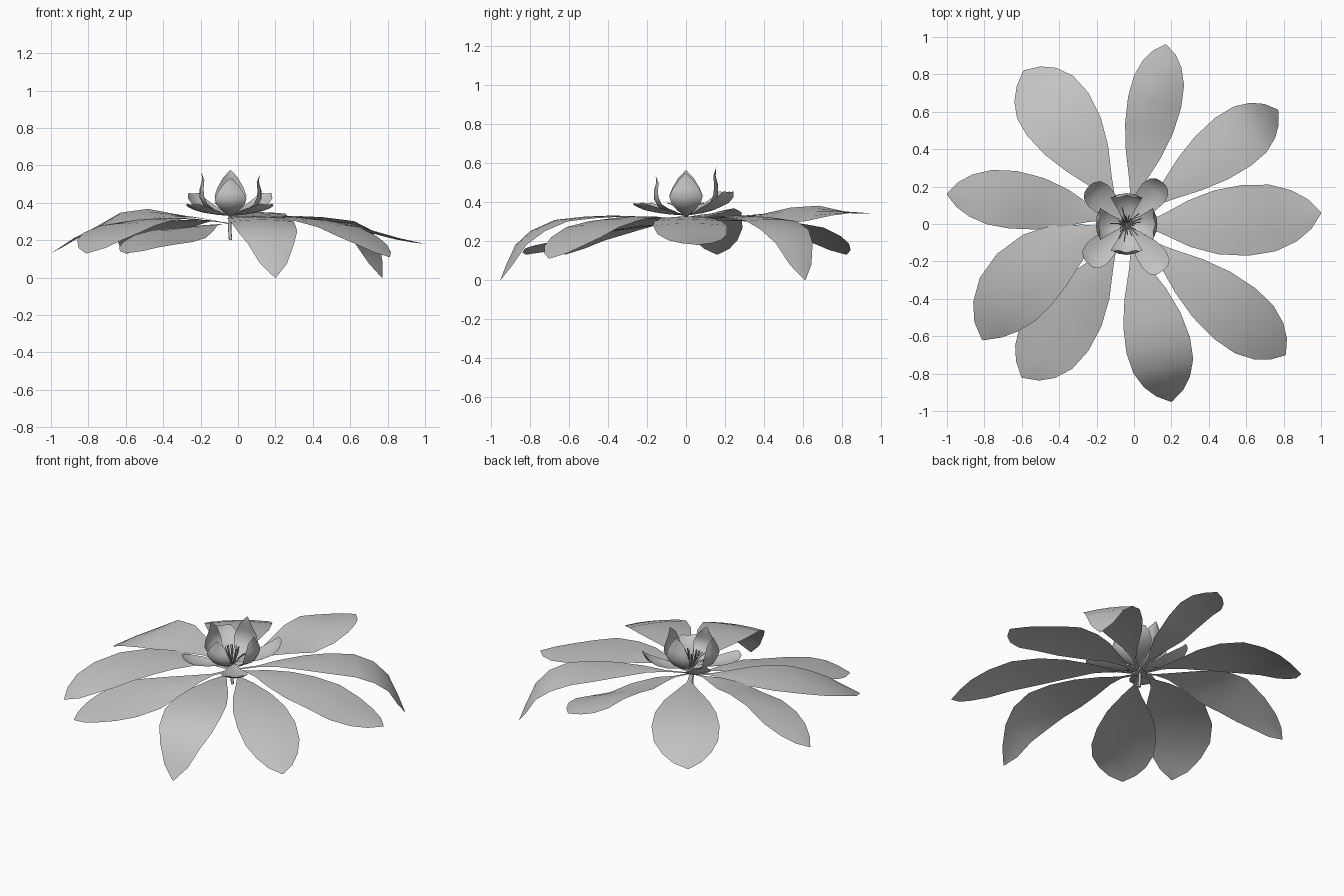
import bpy, math, random
from mathutils import Vector

cube = bpy.data.objects.get("Cube")
if cube:
    bpy.data.objects.remove(cube, do_unlink=True)

grey = bpy.data.materials.new("plain grey")
grey.use_nodes = True
grey.diffuse_color = (0.55, 0.55, 0.55, 1)
grey.node_tree.nodes["Principled BSDF"].inputs["Base Color"].default_value = grey.diffuse_color

CENTRE = Vector((-0.04, 0, 0))
ACROSS = (-1, -0.5, 0, 0.5, 1)


def blade(name, line, widths, cup, tilts=None):
    """Sheet along a centre line, edges curled by cup; tilts raise one edge."""
    flat = line[-1] - line[0]
    out = Vector((flat.x, flat.y, 0)).normalized()
    verts, faces = [], []
    for i, p in enumerate(line):
        tangent = (line[min(i + 1, len(line) - 1)] - line[max(i - 1, 0)]).normalized()
        tilt = Vector((0, 0, 0))
        if tilts:
            out = Vector((tangent.x, tangent.y, 0)).normalized()
            tilt.z = tilts[i]
        side = Vector((-out.y, out.x, 0))
        normal = tangent.cross(side)
        for u in ACROSS:
            verts.append(p + ((side + tilt) * u + normal * cup * u * u) * widths[i])
    n = len(ACROSS)
    for i in range(len(line) - 1):
        for j in range(n - 1):
            a = i * n + j
            faces.append((a, a + n, a + n + 1, a + 1))
    mesh = bpy.data.meshes.new(name)
    mesh.from_pydata(verts, [], faces)
    obj = bpy.data.objects.new(name, mesh)
    bpy.context.collection.objects.link(obj)
    mesh.materials.append(grey)
    for poly in mesh.polygons:
        poly.use_smooth = True


def tube(name, paths, radius, sides=1):
    """Thin round strands along several paths."""
    curve = bpy.data.curves.new(name, "CURVE")
    curve.dimensions = "3D"
    curve.bevel_depth = radius
    curve.bevel_resolution = sides
    curve.use_fill_caps = True
    for path in paths:
        spline = curve.splines.new("POLY")
        spline.points.add(len(path) - 1)
        for point, p in zip(spline.points, path):
            point.co = (*p, 1)
    obj = bpy.data.objects.new(name, curve)
    bpy.context.collection.objects.link(obj)
    curve.materials.append(grey)


# Large leaves: widest point, tip, half width, heights along the leaf, twist
STEPS = (0, 0.12, 0.22, 0.36, 0.5, 0.65, 0.78, 0.88, 0.95, 1)
SHAPE = (0.05, 0.07, 0.3, 0.66, 0.9, 1, 0.94, 0.72, 0.42, 0.02)
KNOTS = (0, 0.25, 0.45, 0.65, 0.85, 1)
LEAVES = {
    "east": ((0.6, 0.02), (1, 0.06), 0.19, (0.33, 0.32, 0.29, 0.22, 0.18), 0),
    "north_east": ((0.53, 0.44), (0.77, 0.61), 0.16, (0.33, 0.33, 0.31, 0.24, 0), 0),
    "north": ((0.11, 0.65), (0.17, 0.96), 0.145, (0.33, 0.33, 0.35, 0.35, 0.34), 0.4),
    "north_west": ((-0.41, 0.59), (-0.59, 0.82), 0.2, (0.31, 0.31, 0.28, 0.21, 0.13), 0),
    "west": ((-0.65, 0.13), (-1, 0.16), 0.155, (0.33, 0.34, 0.32, 0.23, 0.13), -0.35),
    "west_south_west": ((-0.59, -0.3), (-0.81, -0.62), 0.2, (0.32, 0.32, 0.29, 0.23, 0.13), 0),
    "south_west": ((-0.4, -0.57), (-0.6, -0.82), 0.19, (0.28, 0.25, 0.22, 0.18, 0.13), -0.15),
    "south": ((0.13, -0.65), (0.2, -0.95), 0.175, (0.33, 0.33, 0.31, 0.23, 0), 0),
    "south_east": ((0.54, -0.48), (0.81, -0.7), 0.175, (0.33, 0.32, 0.28, 0.2, 0.11), 0),
}


def height(t, heights):
    for i in range(len(KNOTS) - 1):
        if t <= KNOTS[i + 1]:
            f = (t - KNOTS[i]) / (KNOTS[i + 1] - KNOTS[i])
            return heights[i] + f * (heights[i + 1] - heights[i])


for name, (mid, tip, half, heights, twist) in LEAVES.items():
    mid, tip = Vector((*mid, 0)), Vector((*tip, 0))
    m = 0.65
    line = []
    for t in STEPS:
        # Quadratic through the stem, the widest point and the tip
        p = (CENTRE * (t - m) * (t - 1) / m + mid * t * (t - 1) / (m * (m - 1))
             + tip * t * (t - m) / (1 - m))
        p.z = height(t, (0.29,) + heights)
        line.append(p)
    tilts = [twist * max(0, 1 - abs(t - 0.55) / 0.3) for t in STEPS]
    blade(name + "_leaf", line, [half * s for s in SHAPE], -0.06, tilts)


# Petals: radius, height and half width along a profile
def petal(name, degrees, profile, cup, reach=1, lift=1):
    a = math.radians(degrees)
    line = [CENTRE + Vector((r * reach * math.cos(a), r * reach * math.sin(a),
                             0.33 + z * lift)) for r, z, w in profile]
    blade(name, line, [w for r, z, w in profile], cup)


UPRIGHT = ((0.01, 0, 0.015), (0.08, 0.015, 0.045), (0.14, 0.05, 0.075), (0.165, 0.1, 0.085),
           (0.165, 0.15, 0.07), (0.152, 0.2, 0.04), (0.155, 0.24, 0.003))
SPREAD = ((0.01, 0, 0.015), (0.1, 0.01, 0.04), (0.17, 0.025, 0.07), (0.24, 0.05, 0.078),
          (0.29, 0.085, 0.065), (0.31, 0.12, 0.04))
for i in range(4):
    petal(f"upright_petal_{i + 1}", i * 90, UPRIGHT, 0.3, lift=(0.9, 1.02, 0.96, 0.84)[i])
for i, (angle, reach, lift) in enumerate(((49, 0.95, 1), (135, 0.92, 1),
                                          (225, 0.95, 0.5), (308, 1.02, 0.5))):
    petal(f"spreading_petal_{i + 1}", angle, SPREAD, 0.2, reach, lift)

# Stamens fanning from the heart of the flower
random.seed(4)
strands = []
for i in range(22):
    a = i * 2.4
    r = random.uniform(0.03, 0.1)
    out = Vector((math.cos(a), math.sin(a), 0))
    top = CENTRE + out * r + Vector((0, 0, 0.47 - r * 0.8))
    strands.append((CENTRE + Vector((0, 0, 0.32)),
                    CENTRE + out * r * 0.6 + Vector((0, 0, 0.38)), top))
tube("stamens", strands, 0.003)

# Short central stem
tube("stem", [(CENTRE + Vector((0, 0, 0.2)), CENTRE + Vector((-0.005, 0, 0.27)),
               CENTRE + Vector((0, 0, 0.335)))], 0.009, 2)
